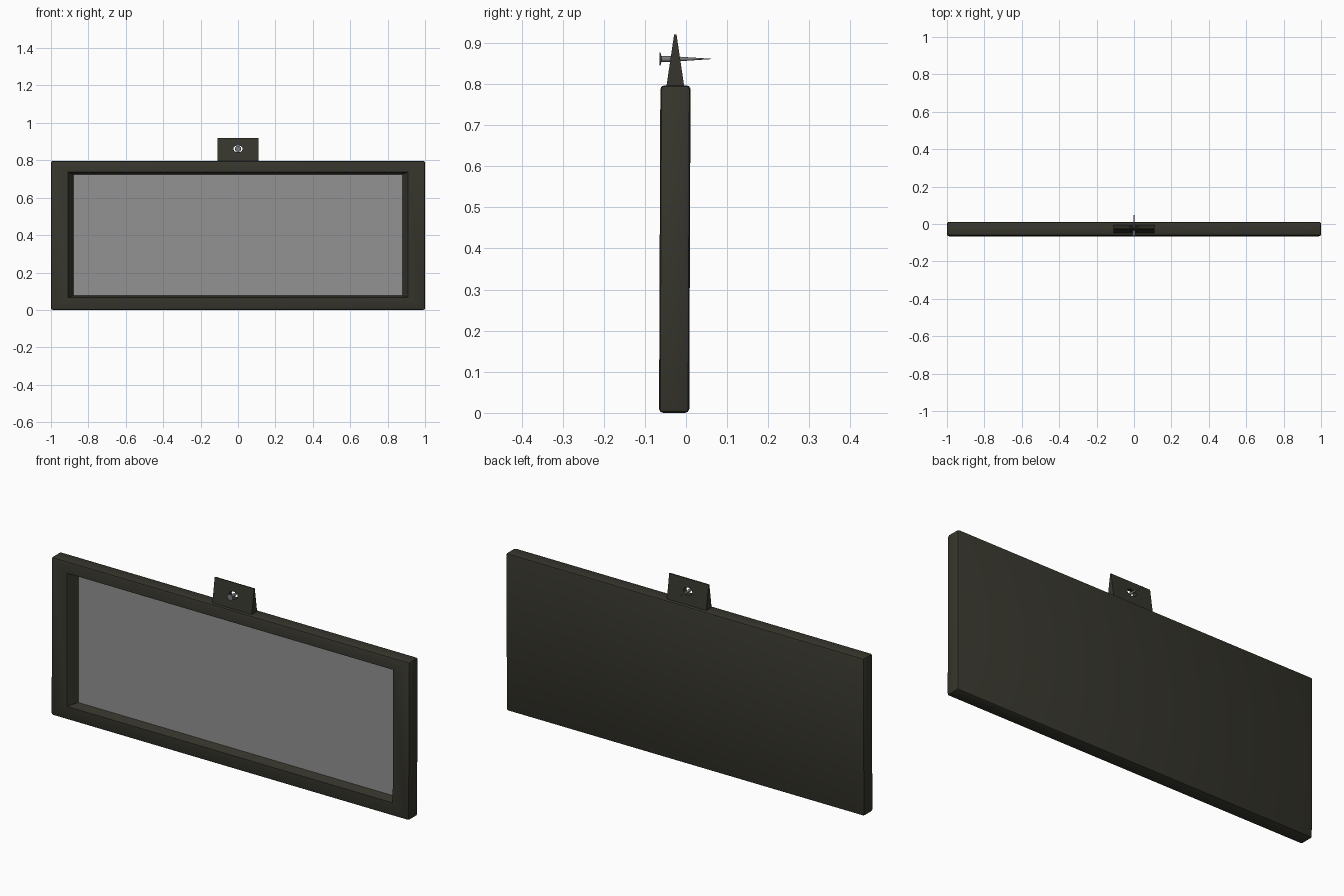
import bpy, bmesh, math
from mathutils import Matrix

if "Cube" in bpy.data.objects:
    bpy.data.objects.remove(bpy.data.objects["Cube"])


def material(name, rgb):
    m = bpy.data.materials.new(name)
    m.diffuse_color = (*rgb, 1)
    m.use_nodes = True
    m.node_tree.nodes["Principled BSDF"].inputs["Base Color"].default_value = m.diffuse_color
    return m


DARK = material("dark_olive", (0.037, 0.036, 0.026))
GREY = material("panel_grey", (0.29, 0.29, 0.29))
STEEL = material("nail_steel", (0.2, 0.2, 0.215))


def finish(bm, name, *mats, smooth=True):
    bmesh.ops.recalc_face_normals(bm, faces=bm.faces)
    me = bpy.data.meshes.new(name)
    bm.to_mesh(me)
    bm.free()
    ob = bpy.data.objects.new(name, me)
    bpy.context.collection.objects.link(ob)
    for m in mats:
        me.materials.append(m)
    if smooth:
        bpy.ops.object.select_all(action='DESELECT')
        ob.select_set(True)
        bpy.context.view_layer.objects.active = ob
        bpy.ops.object.shade_smooth_by_angle(angle=math.radians(30))
    return ob


def place_rect(face, hx, z0, z1, y):
    # move a rectangular face's corners to a given rectangle
    for v in face.verts:
        v.co = (math.copysign(hx, v.co.x), y, z0 if v.co.z < 0.4 else z1)


# Frame: bevelled slab with a recessed opening and a grey panel at its bottom
W, H, FRONT, BACK = 1.0, 0.797, -0.064, 0.0095
bm = bmesh.new()
bmesh.ops.create_cube(bm, size=1, matrix=Matrix.Translation((0, (FRONT + BACK) / 2, H / 2))
                      @ Matrix.Diagonal((2 * W, BACK - FRONT, H, 1)))
bmesh.ops.bevel(bm, geom=bm.edges[:], offset=0.01, segments=2, profile=0.5, affect='EDGES')
bm.normal_update()
front = max((f for f in bm.faces if f.normal.y < -0.99), key=lambda f: f.calc_area())
bmesh.ops.inset_individual(bm, faces=[front], thickness=0.05)
place_rect(front, 0.91, 0.067, 0.738, FRONT)
bmesh.ops.inset_individual(bm, faces=[front], thickness=0.01)
place_rect(front, 0.88, 0.077, 0.725, FRONT + 0.048)
front.material_index = 1
for v in bm.verts:  # slight lean of the whole frame
    v.co.y += 0.004 * (v.co.z - H / 2)
finish(bm, "frame_with_panel", DARK, GREY)

# Hanger tab: wedge narrowing towards the top
bm = bmesh.new()
profile = [(-0.049, 0.785), (-0.003, 0.785), (-0.023, 0.92), (-0.029, 0.92)]
face = bm.faces.new([bm.verts.new((-0.11, y, z)) for y, z in profile])
ext = bmesh.ops.extrude_face_region(bm, geom=[face])["geom"]
bmesh.ops.translate(bm, vec=(0.22, 0, 0), verts=[g for g in ext if isinstance(g, bmesh.types.BMVert)])
tab = finish(bm, "hanger_tab", DARK, smooth=False)

# Oval hole through the tab
NAIL_Z = 0.861
bm = bmesh.new()
bmesh.ops.create_cone(bm, cap_ends=True, segments=24, radius1=1, radius2=1, depth=0.3,
                      matrix=Matrix.Translation((0, 0, NAIL_Z)) @ Matrix.Diagonal((0.025, 1, 0.018, 1))
                      @ Matrix.Rotation(math.pi / 2, 4, 'X'))
cutter = finish(bm, "hole_cutter", DARK, smooth=False)
mod = tab.modifiers.new("hole", 'BOOLEAN')
mod.object, mod.operation, mod.solver = cutter, 'DIFFERENCE', 'EXACT'
bpy.context.view_layer.objects.active = tab
bpy.ops.object.modifier_apply(modifier=mod.name)
bpy.data.objects.remove(cutter)

# Nail: turned profile of (y, radius), with flat head and pointed tip
N = 16
bm = bmesh.new()
rings = []
for y, r in [(-0.065, 0.015), (-0.062, 0.016), (-0.06, 0.0075), (-0.03, 0.0065), (0.0, 0.0045), (0.062, 0.0004)]:
    rings.append([bm.verts.new((r * math.cos(2 * math.pi * i / N), y, NAIL_Z + r * math.sin(2 * math.pi * i / N)))
                  for i in range(N)])
for a, b in zip(rings, rings[1:]):
    for i in range(N):
        j = (i + 1) % N
        bm.faces.new((a[i], a[j], b[j], b[i]))
bm.faces.new(rings[0])
bm.faces.new(rings[-1])
finish(bm, "nail", STEEL)
